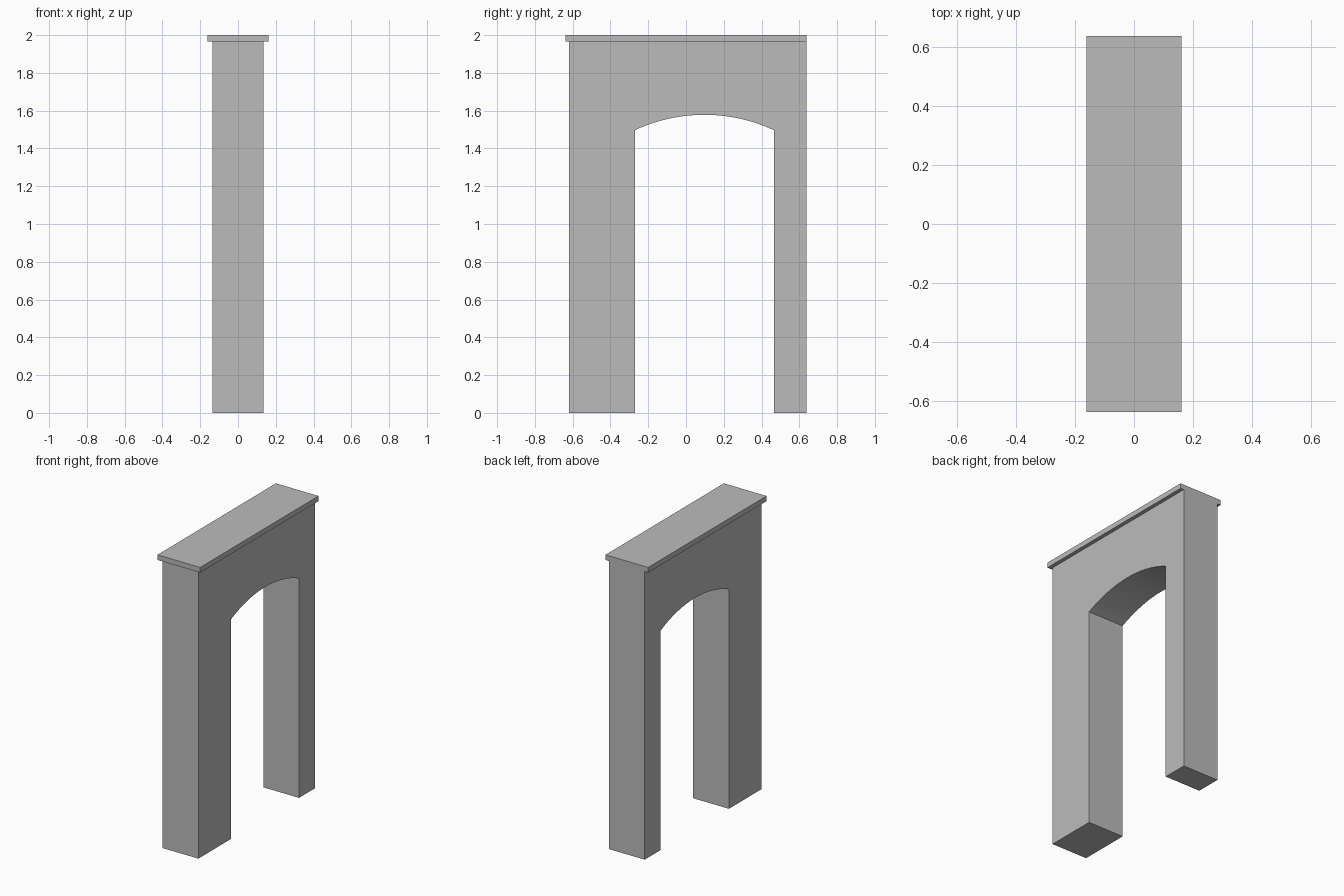
import bpy, bmesh, math

if "Cube" in bpy.data.objects:
    bpy.data.objects.remove(bpy.data.objects["Cube"])

stone = bpy.data.materials.new("grey stone")
stone.diffuse_color = (0.5, 0.5, 0.5, 1)
stone.use_nodes = True
stone.node_tree.nodes["Principled BSDF"].inputs["Base Color"].default_value = stone.diffuse_color


def extrude_profile(name, profile, half_width):
    """Extrude a (y, z) outline along x, centred on x = 0."""
    bm = bmesh.new()
    face = bm.faces.new([bm.verts.new((-half_width, y, z)) for y, z in profile])
    result = bmesh.ops.extrude_face_region(bm, geom=[face])
    moved = [v for v in result["geom"] if isinstance(v, bmesh.types.BMVert)]
    bmesh.ops.translate(bm, verts=moved, vec=(2 * half_width, 0, 0))
    bmesh.ops.recalc_face_normals(bm, faces=bm.faces)
    mesh = bpy.data.meshes.new(name)
    bm.to_mesh(mesh)
    bm.free()
    mesh.materials.append(stone)
    obj = bpy.data.objects.new(name, mesh)
    bpy.context.collection.objects.link(obj)
    return obj


# Wall: unequal piers joined by a shallow segmental arch
BACK, FRONT, WALL_TOP = 0.638, -0.62, 1.965
ARCH_FRONT, ARCH_BACK, SPRING, CROWN = -0.27, 0.465, 1.497, 1.578
half = (ARCH_BACK - ARCH_FRONT) / 2
rise = CROWN - SPRING
radius = (half ** 2 + rise ** 2) / (2 * rise)
sweep = math.asin(half / radius)
mid = (ARCH_FRONT + ARCH_BACK) / 2
STEPS = 24
arch = []
for i in range(STEPS + 1):
    a = sweep * (2 * i / STEPS - 1)
    arch.append((mid + radius * math.sin(a), CROWN - radius * (1 - math.cos(a))))

wall = extrude_profile(
    "arched_wall",
    [(FRONT, 0), (ARCH_FRONT, 0)] + arch
    + [(ARCH_BACK, 0), (BACK, 0), (BACK, WALL_TOP), (FRONT, WALL_TOP)],
    0.135)

# Smooth arch underside, sharp edges elsewhere
bpy.context.view_layer.objects.active = wall
wall.select_set(True)
bpy.ops.object.shade_smooth_by_angle(angle=math.radians(20))

# Coping slab: overhangs the sides and front, flush at the back
extrude_profile(
    "coping_slab",
    [(-0.638, WALL_TOP), (BACK, WALL_TOP), (BACK, 2), (-0.638, 2)], 0.161)
